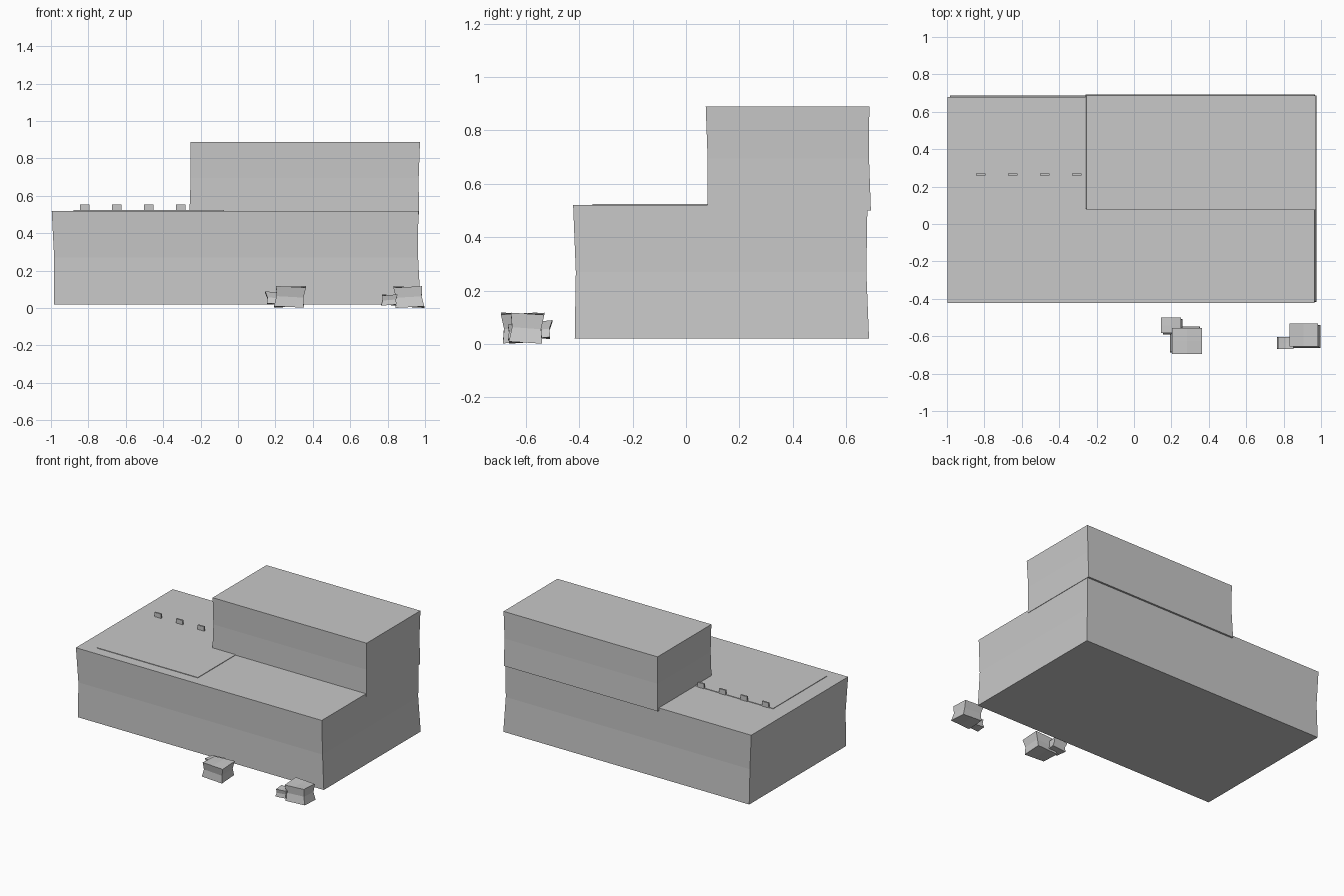
import bpy, bmesh
from mathutils import Vector

if "Cube" in bpy.data.objects:
    bpy.data.objects.remove(bpy.data.objects["Cube"])

grey = bpy.data.materials.new("light_grey")
grey.diffuse_color = (0.58, 0.58, 0.58, 1)
grey.use_nodes = True
grey.node_tree.nodes["Principled BSDF"].inputs["Base Color"].default_value = grey.diffuse_color


def block(name, lo, hi, pinch=0.0, lean=(0, 0), jut=0.0):
    """Box with slightly hollow walls; lean shifts the top, jut skews the front."""
    lo, hi = Vector(lo), Vector(hi)
    mid, half = (lo + hi) / 2, (hi - lo) / 2
    bm = bmesh.new()
    bmesh.ops.create_cube(bm, size=2)
    if pinch:
        bmesh.ops.subdivide_edges(bm, edges=bm.edges[:], cuts=1, use_grid_fill=True)
    for v in bm.verts:
        u = v.co.copy()
        v.co = mid + Vector([u[i] * half[i] for i in range(3)])
        # pull the waist of the walls inward
        if abs(u.z) < 0.1:
            v.co.x -= u.x * pinch
            v.co.y -= u.y * pinch
        v.co.x += lean[0] * u.z
        v.co.y += lean[1] * u.z
        v.co.z += jut * u.x * u.y
    bmesh.ops.recalc_face_normals(bm, faces=bm.faces[:])
    mesh = bpy.data.meshes.new(name)
    bm.to_mesh(mesh)
    bm.free()
    mesh.materials.append(grey)
    ob = bpy.data.objects.new(name, mesh)
    bpy.context.collection.objects.link(ob)
    return ob


# Building masses
block("lower_storey", (-0.99, -0.42, 0.02), (0.97, 0.683, 0.52), 0.007, (-0.006, -0.003))
block("upper_storey", (-0.257, 0.077, 0.5), (0.97, 0.69, 0.889), 0.004, (0.003, -0.003))

# Roof terrace plate with a row of small posts along its back edge
block("roof_plate", (-0.88, -0.35, 0.517), (-0.075, 0.265, 0.524))
for i in range(4):
    x = -0.82 + i * 0.171
    block("roof_post", (x - 0.025, 0.258, 0.515), (x + 0.025, 0.27, 0.555))

# Loose rocks in front, each a large and a small stone
block("large_rock_left", (0.198, -0.69, 0.006), (0.358, -0.552, 0.114), 0.008, (0.006, -0.004), 0.004)
block("small_rock_left", (0.15, -0.588, 0.022), (0.255, -0.505, 0.085), 0.007, (-0.005, 0.004), 0.004)
block("large_rock_right", (0.837, -0.66, 0.005), (0.99, -0.535, 0.113), 0.008, (-0.006, 0.004), -0.004)
block("small_rock_right", (0.768, -0.668, 0.016), (0.85, -0.605, 0.07), 0.005, (0.003, 0), -0.003)
